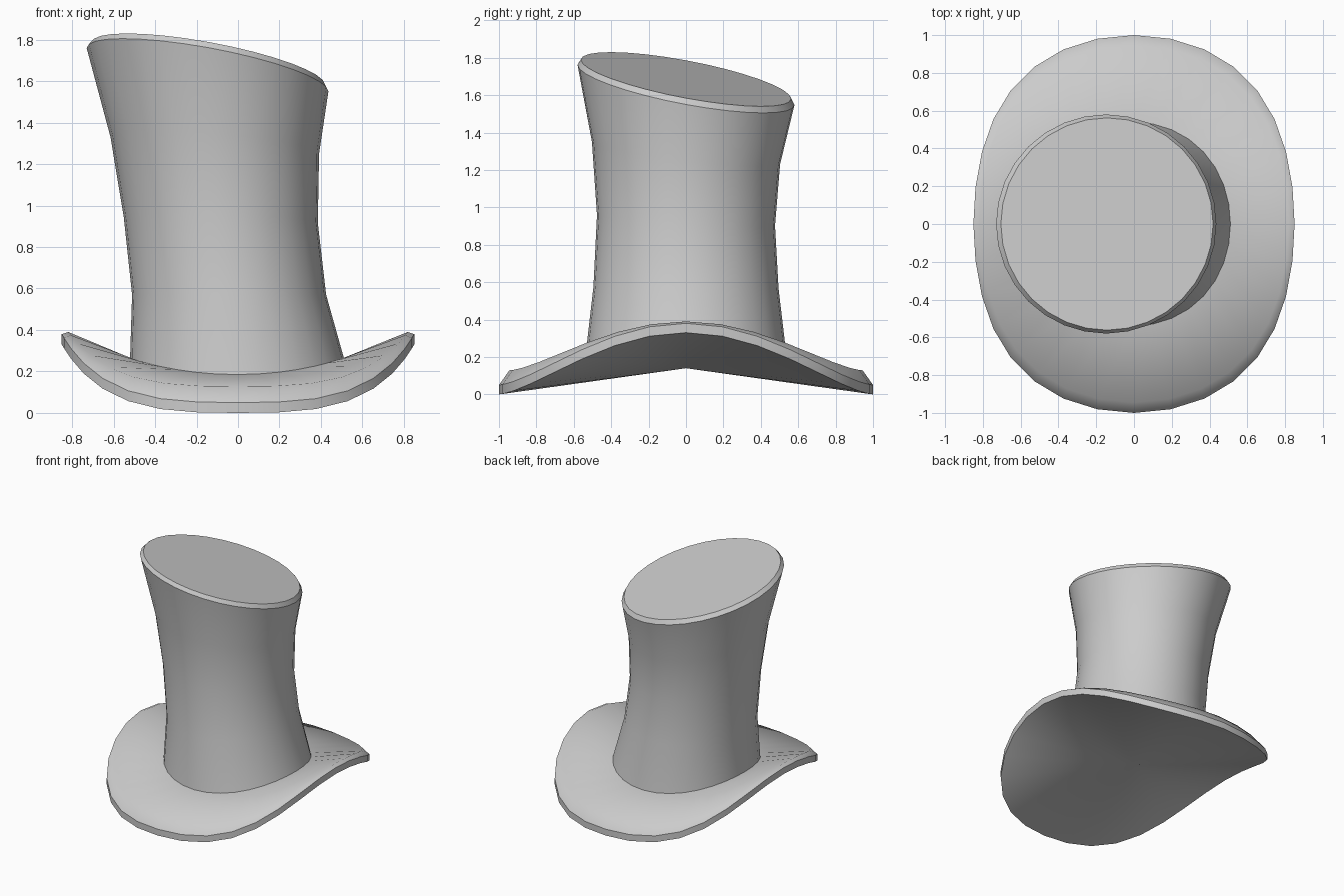
import bpy, bmesh, math

if "Cube" in bpy.data.objects:
    bpy.data.objects.remove(bpy.data.objects["Cube"])

SIDES = 32
BEND = 1.03  # radius of the roll that lifts the brim sides


def angles():
    return [2 * math.pi * i / SIDES for i in range(SIDES)]


def brim_ring(r, base, lift, power):
    """Circle rolled about the y axis, raised towards +x and -x."""
    return [(BEND * math.sin(r * math.cos(a) / BEND), r * math.sin(a),
             base + lift * abs(math.cos(a)) ** power) for a in angles()]


def crown_ring(cx, z, rx, ry, tilt_x, tilt_y):
    """Ellipse leaning down towards +x and +y."""
    return [(cx + rx * math.cos(a), ry * math.sin(a),
             z - tilt_x * rx * math.cos(a) - tilt_y * ry * math.sin(a)) for a in angles()]


def loft(name, rings, sharp, bottom_center=None, cap_top=False):
    bm = bmesh.new()
    loops = [[bm.verts.new(p) for p in ring] for ring in rings]
    for lo, hi in zip(loops, loops[1:]):
        for i in range(SIDES):
            j = (i + 1) % SIDES
            bm.faces.new((lo[i], lo[j], hi[j], hi[i]))
    if bottom_center:
        c = bm.verts.new(bottom_center)
        for i in range(SIDES):
            bm.faces.new((c, loops[0][(i + 1) % SIDES], loops[0][i]))
    if cap_top:
        bm.faces.new(loops[-1])
    for f in bm.faces:
        f.smooth = True
    for k in sharp:
        for i in range(SIDES):
            e = bm.edges.get((loops[k][i], loops[k][(i + 1) % SIDES]))
            if e:
                e.smooth = False
    mesh = bpy.data.meshes.new(name)
    bm.to_mesh(mesh)
    bm.free()
    ob = bpy.data.objects.new(name, mesh)
    bpy.context.collection.objects.link(ob)
    return ob


# Where crown and brim meet
join = brim_ring(0.54, 0.185, 0.08, 2)
join = [(x - 0.005, y, z) for x, y, z in join]

# Curled brim: thin rim, rounded shoulder, shallow underside
loft("brim", [
    brim_ring(1.0, 0.0, 0.33, 3),
    brim_ring(1.0, 0.05, 0.33, 3),
    brim_ring(0.945, 0.128, 0.262, 3),
    join,
], sharp=(0, 1), bottom_center=(0, 0, 0.14))

# Waisted, leaning crown with a slanted, bevelled top
loft("crown", [
    join,
    crown_ring(-0.043, 0.57, 0.468, 0.495, 0.0, 0.01),
    crown_ring(-0.083, 0.93, 0.468, 0.476, 0.03, 0.06),
    crown_ring(-0.112, 1.29, 0.503, 0.503, 0.08, 0.12),
    crown_ring(-0.147, 1.655, 0.583, 0.58, 0.18, 0.185),
    crown_ring(-0.143, 1.685, 0.562, 0.562, 0.18, 0.185),
], sharp=(4, 5), cap_top=True)
